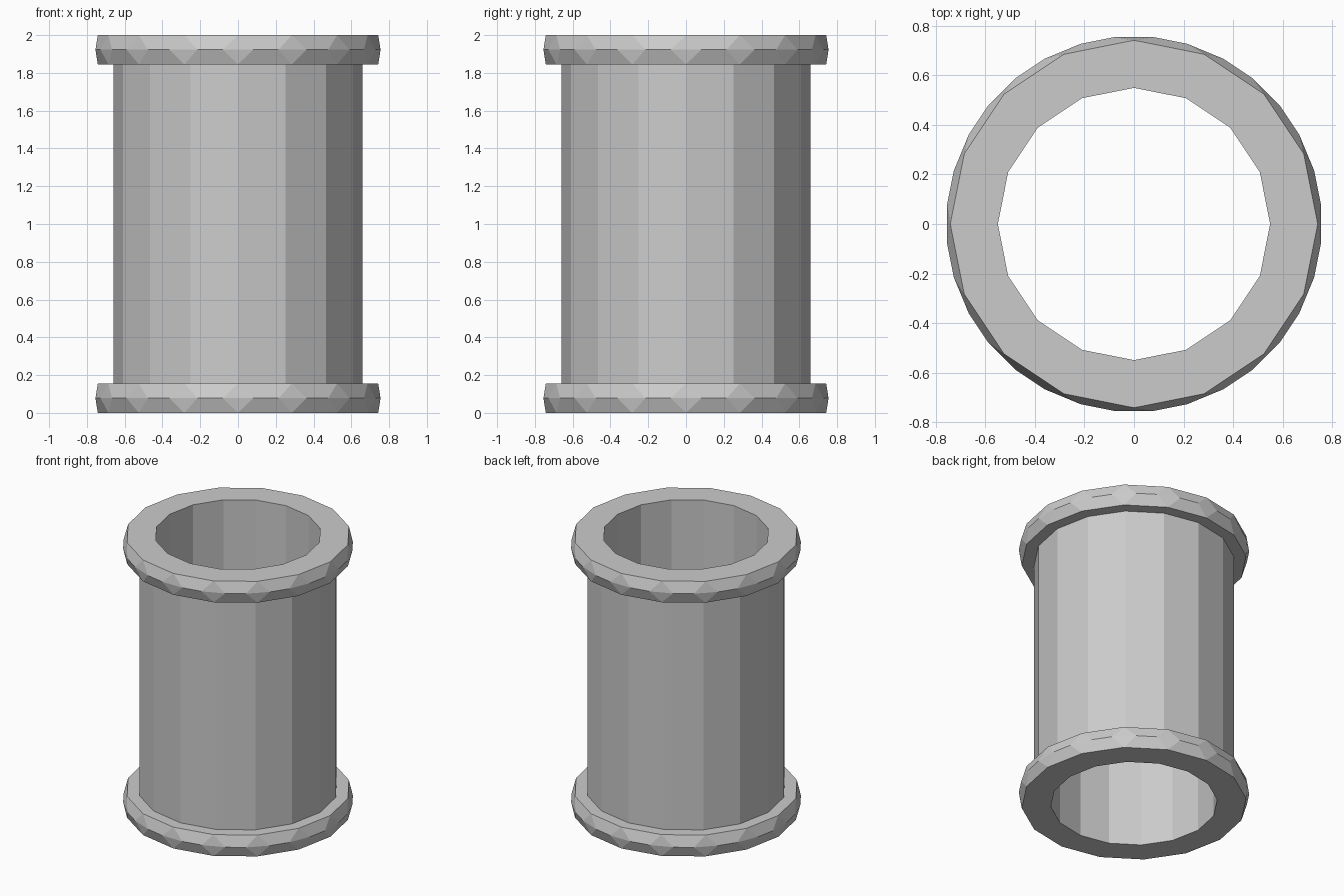
import bpy, bmesh
from math import sin, cos, radians

if "Cube" in bpy.data.objects:
    bpy.data.objects.remove(bpy.data.objects["Cube"])

N = 16
STEP = 360 / N


def ring(bm, r, z, angles):
    return [bm.verts.new((r * cos(radians(a)), r * sin(radians(a)), z)) for a in angles]


def bridge(bm, a, b):
    n = len(a)
    for i in range(n):
        bm.faces.new((a[i], a[(i + 1) % n], b[(i + 1) % n], b[i]))


def finish(bm, name):
    bmesh.ops.recalc_face_normals(bm, faces=bm.faces)
    me = bpy.data.meshes.new(name)
    bm.to_mesh(me)
    bm.free()
    ob = bpy.data.objects.new(name, me)
    bpy.context.collection.objects.link(ob)
    return ob


PLAIN = [i * STEP for i in range(N)]
SPLIT = [i * STEP + s for i in range(N) for s in (-6, 6)]


# Faceted rim: corners cut by pointed facets, widest at mid height
def rim(name, z0, z1):
    bm = bmesh.new()
    mid = (z0 + z1) / 2
    inner_lo, inner_hi = ring(bm, 0.55, z0, PLAIN), ring(bm, 0.55, z1, PLAIN)
    lo, hi = ring(bm, 0.742, z0, PLAIN), ring(bm, 0.742, z1, PLAIN)
    belt = ring(bm, 0.759, mid, SPLIT)
    bridge(bm, inner_lo, inner_hi)
    bridge(bm, inner_lo, lo)
    bridge(bm, inner_hi, hi)
    for i in range(N):
        j = (i + 1) % N
        l, r, nl = belt[2 * i], belt[2 * i + 1], belt[2 * j]
        for edge in (lo, hi):
            bm.faces.new((edge[i], l, r))
            bm.faces.new((edge[i], r, nl, edge[j]))
    finish(bm, name)


rim("bottom_rim", 0, 0.155)
rim("top_rim", 1.845, 2)

# Tube wall between the rims
bm = bmesh.new()
for r in (0.66, 0.55):
    bridge(bm, ring(bm, r, 0.155, PLAIN), ring(bm, r, 1.845, PLAIN))
bmesh.ops.recalc_face_normals(bm, faces=bm.faces)
me_faces = [f for f in bm.faces]
# turn the bore to face the axis and the outside to face out
for f in me_faces:
    c = f.calc_center_median()
    out = f.normal.x * c.x + f.normal.y * c.y > 0
    if out != (c.xy.length > 0.6):
        f.normal_flip()
me = bpy.data.meshes.new("tube_wall")
bm.to_mesh(me)
bm.free()
bpy.context.collection.objects.link(bpy.data.objects.new("tube_wall", me))
